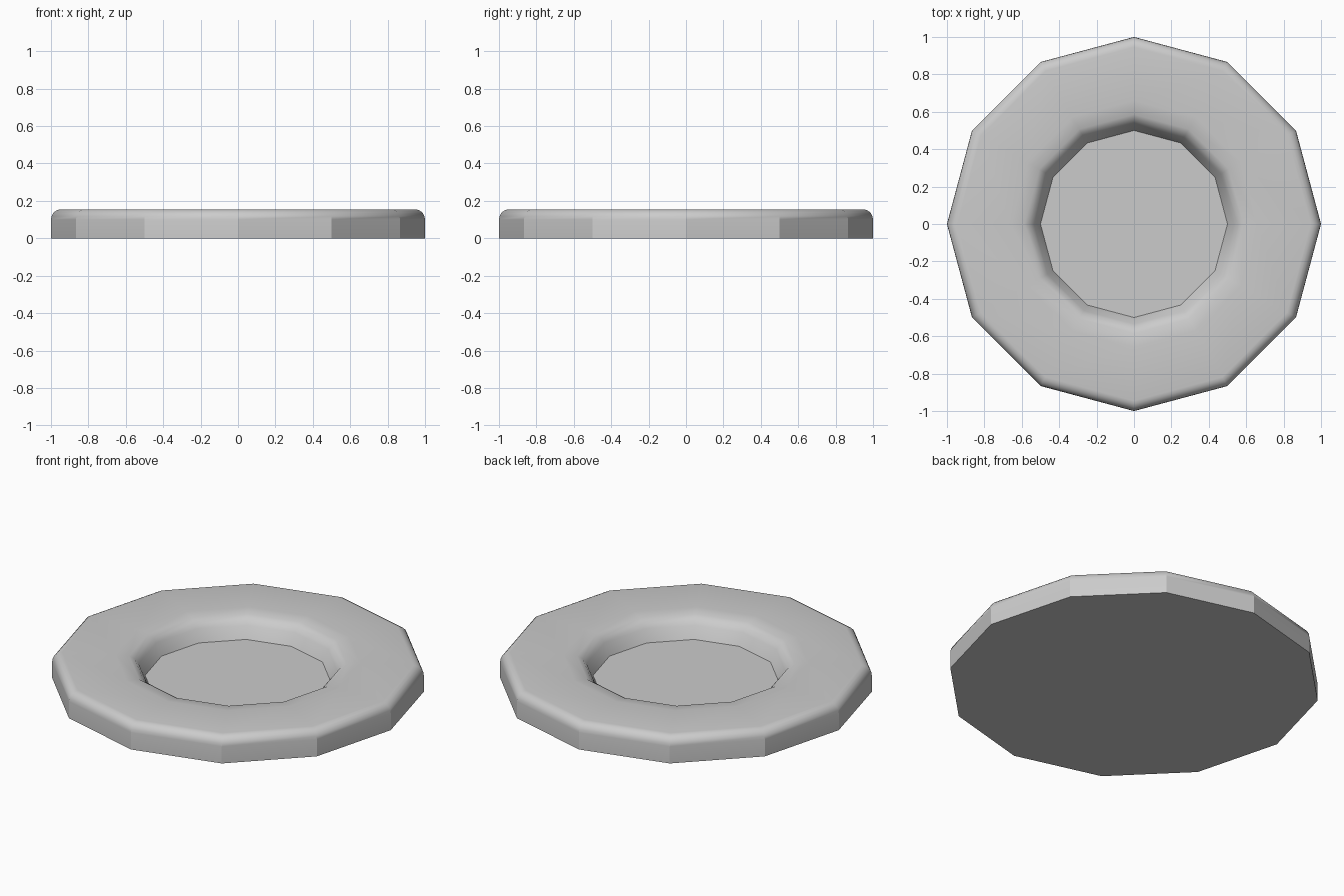
import bpy, bmesh
from math import sin, cos, pi, radians

if "Cube" in bpy.data.objects:
    bpy.data.objects.remove(bpy.data.objects["Cube"])

SIDES = 12
R, TOP, FLOOR, ROUND = 1.0, 0.155, 0.037, 0.055

# Cross-section: outer base, rounded rim, flat top, soft lip, recess floor edge
profile = [(R, 0.0)]
for i in range(6):
    a = i / 5 * pi / 2
    profile.append((R - ROUND + ROUND * cos(a), TOP - ROUND + ROUND * sin(a)))
profile += [(0.66, TOP), (0.585, 0.148), (0.555, 0.13), (0.535, 0.105), (0.5, FLOOR)]

# Dish: the profile swept around z, closed by base and floor polygons
bm = bmesh.new()
rings = [[bm.verts.new((r * cos(2 * pi * k / SIDES), r * sin(2 * pi * k / SIDES), z))
          for k in range(SIDES)] for r, z in profile]
for lo, hi in zip(rings, rings[1:]):
    for k in range(SIDES):
        n = (k + 1) % SIDES
        bm.faces.new((lo[k], lo[n], hi[n], hi[k]))
bm.faces.new(rings[0][::-1])
bm.faces.new(rings[-1])
bmesh.ops.recalc_face_normals(bm, faces=bm.faces)
mesh = bpy.data.meshes.new("dish")
bm.to_mesh(mesh)
bm.free()
dish = bpy.data.objects.new("dish", mesh)
bpy.context.collection.objects.link(dish)

# Smooth rim, sharp side corners
bpy.context.view_layer.objects.active = dish
dish.select_set(True)
bpy.ops.object.shade_smooth_by_angle(angle=radians(29))
